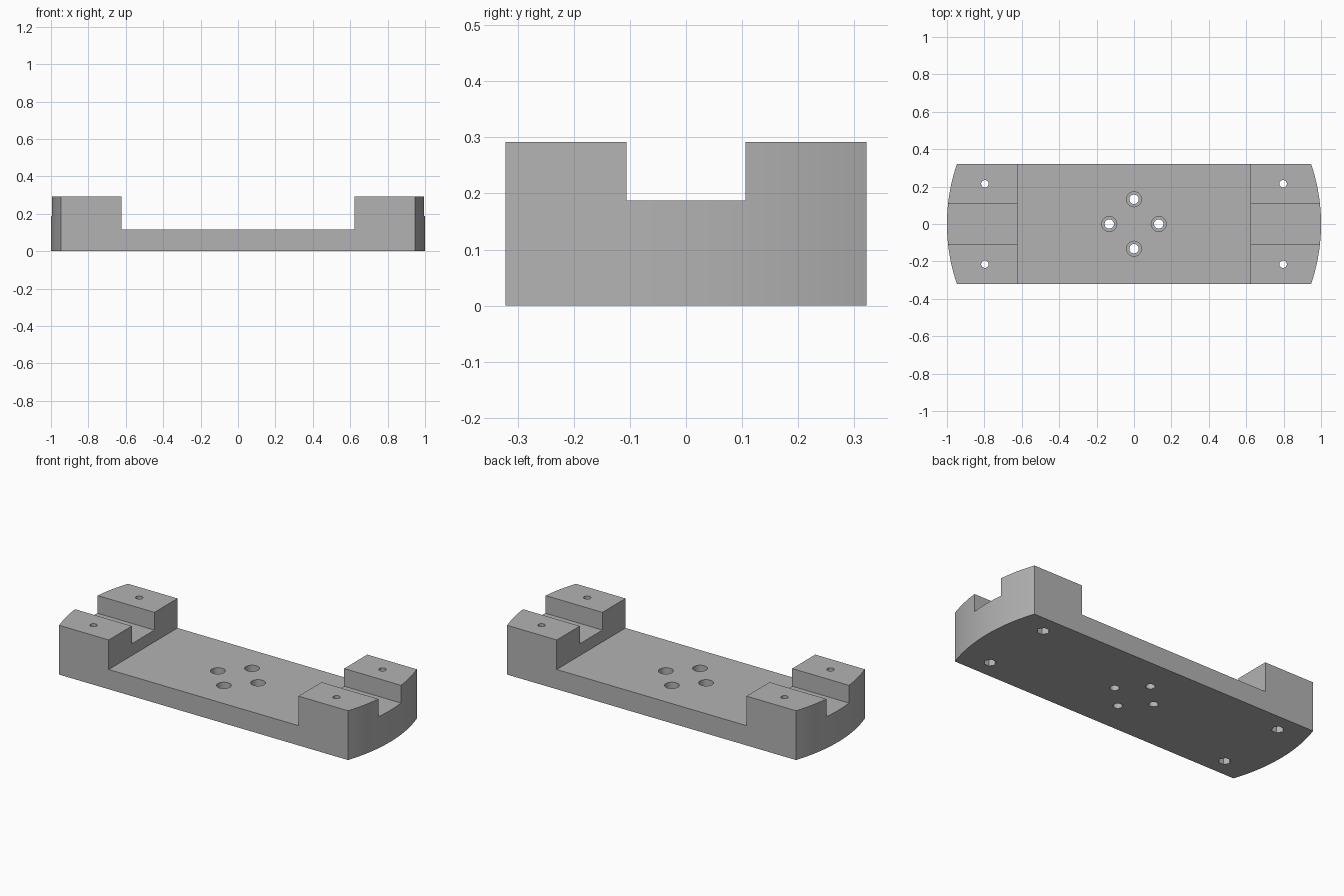
import bpy, bmesh
from math import asin, sin, cos, pi, radians

cube = bpy.data.objects.get("Cube")
if cube:
    bpy.data.objects.remove(cube, do_unlink=True)

HALF_W, TOP, DECK, GROOVE_Z = 0.322, 0.292, 0.117, 0.187
BLOCK_X, GROOVE_Y = 0.622, 0.106

metal = bpy.data.materials.new("plain grey")
metal.use_nodes = True
grey = (0.45, 0.45, 0.45, 1)
metal.diffuse_color = grey
metal.node_tree.nodes["Principled BSDF"].inputs["Base Color"].default_value = grey


def prism(name, outline, z0, z1):
    """Extrude a flat outline from z0 up to z1."""
    bm = bmesh.new()
    face = bm.faces.new([bm.verts.new((x, y, z0)) for x, y in outline])
    up = bmesh.ops.extrude_face_region(bm, geom=[face])["geom"]
    for v in up:
        if isinstance(v, bmesh.types.BMVert):
            v.co.z = z1
    bmesh.ops.recalc_face_normals(bm, faces=bm.faces)
    mesh = bpy.data.meshes.new(name)
    bm.to_mesh(mesh)
    bm.free()
    mesh.materials.append(metal)
    obj = bpy.data.objects.new(name, mesh)
    bpy.context.collection.objects.link(obj)
    return obj


def rect(hx, hy):
    return [(-hx, -hy), (hx, -hy), (hx, hy), (-hx, hy)]


def ring(x, y, r, n):
    return [(x + r * cos(2 * pi * i / n), y + r * sin(2 * pi * i / n)) for i in range(n)]


def cut(obj, outline, z0, z1):
    """Subtract a prism and discard the cutter."""
    cutter = prism("cutter", outline, z0, z1)
    cutter.hide_render = True
    mod = obj.modifiers.new("cut", "BOOLEAN")
    mod.operation, mod.solver, mod.object = "DIFFERENCE", "EXACT", cutter
    bpy.context.view_layer.objects.active = obj
    bpy.ops.object.modifier_apply(modifier=mod.name)
    bpy.data.objects.remove(cutter, do_unlink=True)


# Body with rounded ends, both arcs on a unit circle
a = asin(HALF_W)
arc = [-a + 2 * a * i / 24 for i in range(25)]
outline = [(cos(t), sin(t)) for t in arc] + [(-cos(t), -sin(t)) for t in arc]
body = prism("mounting_bracket", outline, 0, TOP)

# Deck between the end blocks, then the groove through both blocks
cut(body, rect(BLOCK_X, 1), DECK, 1)
cut(body, rect(2, GROOVE_Y), GROOVE_Z, 1)

# Counterbored holes in the deck
for x, y in ((1, 0), (-1, 0), (0, 1), (0, -1)):
    x, y = x * 0.132, y * 0.132
    cut(body, ring(x, y, 0.04, 32), 0.06, 1)
    cut(body, ring(x, y, 0.025, 32), -1, 1)

# Corner screw holes with hexagonal nut pockets underneath
for sx in (-1, 1):
    for sy in (-1, 1):
        x, y = sx * 0.797, sy * 0.215
        cut(body, ring(x, y, 0.034, 6), -1, 0.08)
        cut(body, ring(x, y, 0.02, 32), -1, 1)

bpy.ops.object.select_all(action="DESELECT")
body.select_set(True)
bpy.context.view_layer.objects.active = body
bpy.ops.object.shade_smooth_by_angle(angle=radians(30))
